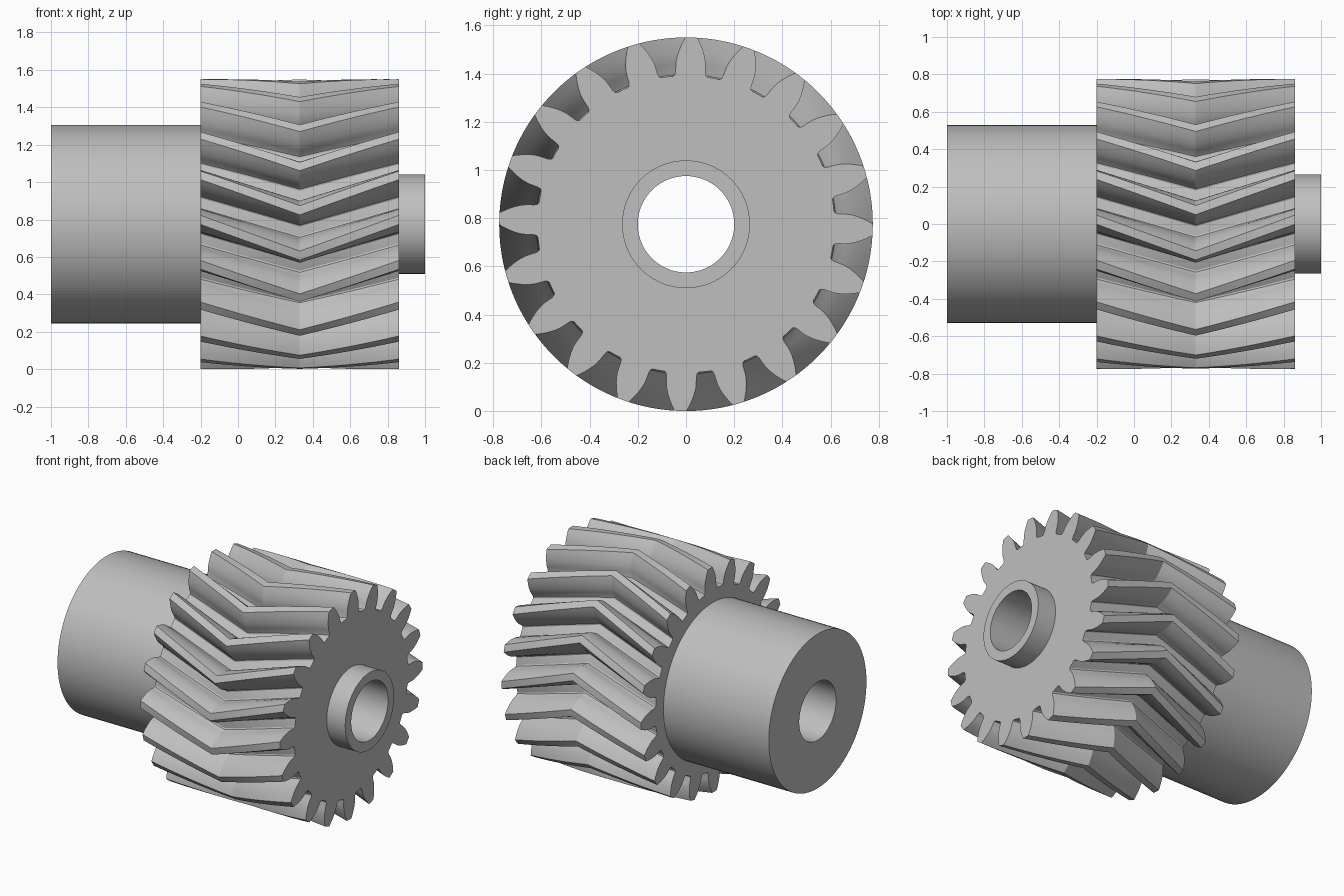
import bpy
import bmesh
from math import sin, cos, tan, acos, radians, pi

cube = bpy.data.objects.get("Cube")
if cube:
    bpy.data.objects.remove(cube, do_unlink=True)

TEETH = 20
TIP = 0.775                      # outer radius, also the axle height
MODULE = TIP / (TEETH / 2 + 1)
PITCH = MODULE * TEETH / 2
ROOT = PITCH - 1.25 * MODULE
BASE = PITCH * cos(radians(20))
BORE = 0.2
GEAR_LEFT, GEAR_RIGHT = -0.2, 0.86
TWIST = radians(14.2)
PHASE = radians(1.7)
STEPS = 8

steel = bpy.data.materials.new("plain_grey")
steel.use_nodes = True
grey = (0.52, 0.52, 0.52, 1)
steel.diffuse_color = grey
steel.node_tree.nodes["Principled BSDF"].inputs["Base Color"].default_value = grey


def ring(x, polar):
    """Points around the axle; angle 0 is up, growing towards +y."""
    return [(x, r * sin(a), TIP + r * cos(a)) for a, r in polar]


def loft(name, rings):
    """Bridge the rings in order, joining the last to the first."""
    bm = bmesh.new()
    loops = [[bm.verts.new(p) for p in pts] for pts in rings]
    n = len(loops[0])
    for k, lower in enumerate(loops):
        upper = loops[(k + 1) % len(loops)]
        for i in range(n):
            j = (i + 1) % n
            bm.faces.new((lower[i], lower[j], upper[j], upper[i]))
    bmesh.ops.recalc_face_normals(bm, faces=bm.faces)
    mesh = bpy.data.meshes.new(name)
    bm.to_mesh(mesh)
    bm.free()
    mesh.materials.append(steel)
    obj = bpy.data.objects.new(name, mesh)
    bpy.context.collection.objects.link(obj)
    bpy.ops.object.select_all(action='DESELECT')
    obj.select_set(True)
    bpy.context.view_layer.objects.active = obj
    bpy.ops.object.shade_smooth_by_angle(angle=radians(30))
    return obj


def sleeve(name, x0, x1, radius, sides=96):
    """Bored cylinder along the axle."""
    def circle(r):
        return [(2 * pi * i / sides, r) for i in range(sides)]
    return loft(name, [ring(x0, circle(BORE)), ring(x0, circle(radius)),
                       ring(x1, circle(radius)), ring(x1, circle(BORE))])


def involute(r):
    p = acos(min(1, BASE / r))
    return tan(p) - p


def half_angle(r):
    """Half the angular thickness of a tooth at radius r."""
    return pi / (2 * TEETH) + involute(PITCH) - involute(r)


# Tooth outline: root fillet, involute flank, tip, mirrored flank
flank = [(radians(6.7), ROOT), (radians(6.0), ROOT + 0.005), (radians(5.6), ROOT + 0.018)]
flank += [(half_angle(r), r) for r in (BASE + (TIP - BASE) * i / 6 for i in range(7))]
tooth = [(-a, r) for a, r in flank] + [(0, TIP)] + flank[::-1]
tooth.append((pi / TEETH, ROOT))
outline = [(a + PHASE + 2 * pi * t / TEETH, r) for t in range(TEETH) for a, r in tooth]

# Herringbone gear: the teeth twist to the middle and back
hole = [(a, BORE) for a, r in outline]
gear_rings = [ring(GEAR_LEFT, hole)]
for s in range(2 * STEPS + 1):
    f = s / (2 * STEPS)
    turn = TWIST * (1 - abs(2 * f - 1))
    x = GEAR_LEFT + (GEAR_RIGHT - GEAR_LEFT) * f
    gear_rings.append(ring(x, [(a - turn, r) for a, r in outline]))
gear_rings.append(ring(GEAR_RIGHT, hole))
loft("herringbone_gear", gear_rings)

# Hub on one side, short collar on the other
sleeve("hub", -1, GEAR_LEFT, 0.53)
sleeve("collar", GEAR_RIGHT, 1, 0.265)
